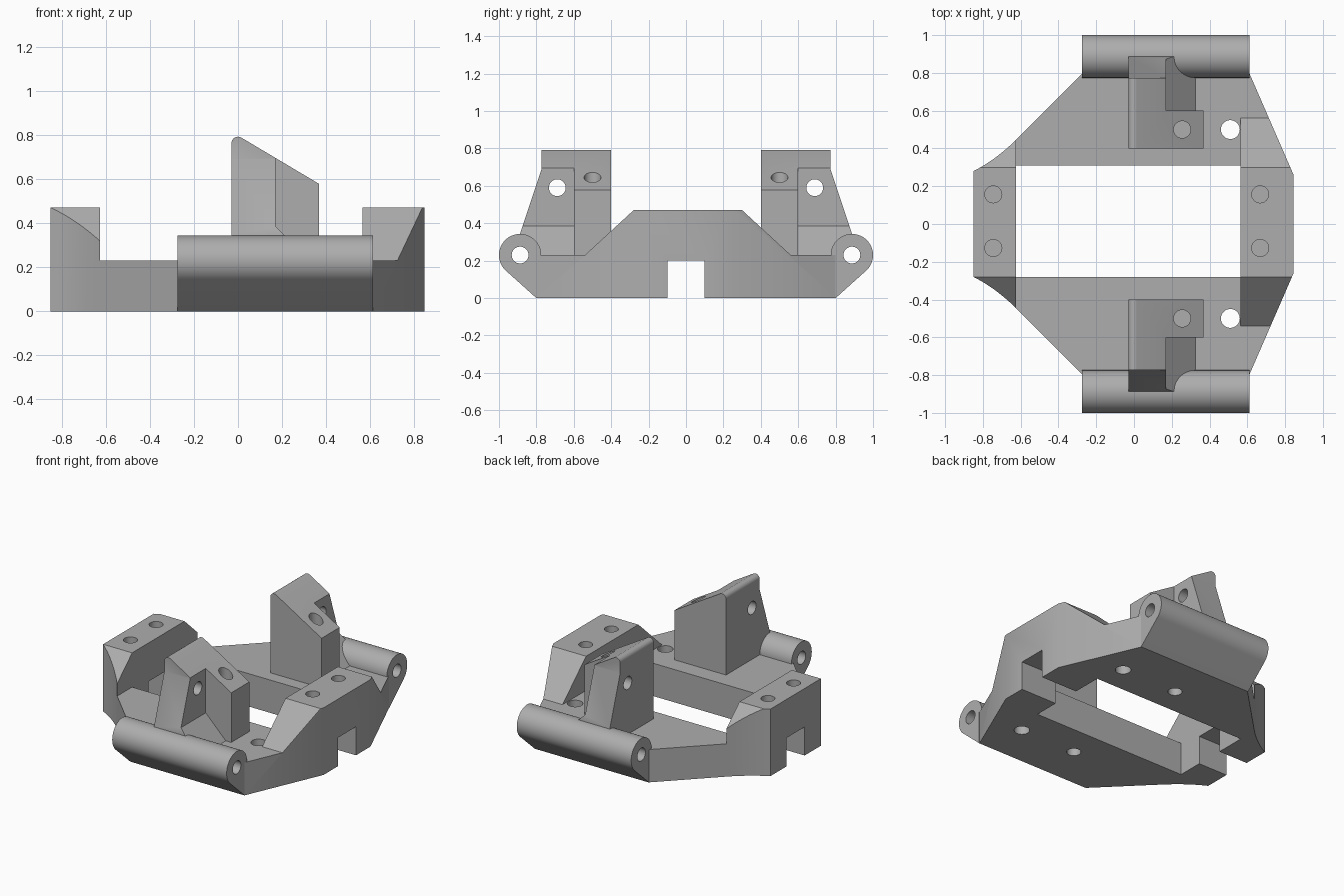
import bpy, bmesh, math
from mathutils import Vector

cube = bpy.data.objects.get("Cube")
if cube:
    bpy.data.objects.remove(cube, do_unlink=True)

grey = bpy.data.materials.new("plain grey")
grey.use_nodes = True
colour = (0.42, 0.42, 0.42, 1)
grey.diffuse_color = colour
grey.node_tree.nodes["Principled BSDF"].inputs["Base Color"].default_value = colour


def prism(name, axis, profile, lo, hi):
    """Extrude a 2D profile along an axis; the profile uses the other two axes in order."""
    def point(p, d):
        c = list(p)
        c.insert("xyz".index(axis), d)
        return Vector(c)
    bm = bmesh.new()
    face = bm.faces.new([bm.verts.new(point(p, lo)) for p in profile])
    side = bmesh.ops.extrude_face_region(bm, geom=[face])["geom"]
    move = point((0, 0), hi - lo)
    bmesh.ops.translate(bm, vec=move, verts=[g for g in side if isinstance(g, bmesh.types.BMVert)])
    bmesh.ops.recalc_face_normals(bm, faces=bm.faces)
    mesh = bpy.data.meshes.new(name)
    bm.to_mesh(mesh)
    bm.free()
    mesh.materials.append(grey)
    obj = bpy.data.objects.new(name, mesh)
    bpy.context.collection.objects.link(obj)
    return obj


def arc(cx, cy, r, start, end, n):
    return [(cx + r * math.cos(math.radians(start + (end - start) * i / n)),
             cy + r * math.sin(math.radians(start + (end - start) * i / n))) for i in range(n + 1)]


def rect(x0, x1, y0, y1):
    return [(x0, y0), (x1, y0), (x1, y1), (x0, y1)]


def hole(axis, u, v, lo, hi, r=0.045):
    return prism("hole_cutter", axis, arc(u, v, r, 0, 360, 32)[:-1], lo, hi)


def carve(obj, cutters):
    """Subtract the cutters, bake the result and discard the helpers."""
    for c in cutters:
        c.hide_render = True
        mod = obj.modifiers.new("cut", "BOOLEAN")
        mod.operation, mod.solver, mod.object = "DIFFERENCE", "EXACT", c
    graph = bpy.context.evaluated_depsgraph_get()
    mesh = bpy.data.meshes.new_from_object(obj.evaluated_get(graph))
    obj.modifiers.clear()
    obj.data = mesh
    for c in cutters:
        bpy.data.objects.remove(c, do_unlink=True)
    bpy.ops.object.select_all(action="DESELECT")
    obj.select_set(True)
    bpy.context.view_layer.objects.active = obj
    bpy.ops.object.shade_smooth_by_angle(angle=math.radians(25))


# Frame: one outline, with a concave sweep at each corner of the right end
def sweep(i, n=8):
    t = i / n
    a, b, c = Vector((-0.85, 0.28)), Vector((-0.73, 0.34)), Vector((-0.62, 0.45))
    return tuple(a * (1 - t) ** 2 + b * 2 * t * (1 - t) + c * t * t)


half = [sweep(i) for i in range(9)] + [(-0.27, 0.80), (0.61, 0.80), (0.845, 0.26)]
outline = half + [(x, -y) for x, y in reversed(half)]
frame = prism("frame", "z", outline, 0, 0.47)

LEFT, RIGHT, DECK = 0.565, -0.625, 0.23
cuts = [
    prism("deck_cutter", "x", rect(-1, 1, DECK, 1), RIGHT, LEFT),
    prism("window_cutter", "z", rect(RIGHT, LEFT, -0.28, 0.31), -1, 1),
    prism("notch_cutter", "x", rect(-0.1, 0.1, -1, 0.2), -1, 1),
]
# Sloping shoulders of the raised end blocks
for s, top, foot in ((1, 0.30, 0.56), (-1, 0.28, 0.54)):
    run = foot - top
    profile = [(foot, DECK), (top - run, 0.71), (1, 0.71), (1, DECK)]
    cuts.append(prism("shoulder_cutter", "x", [(s * y, z) for y, z in profile], -1, 1))
    # Bolt holes in the rails: one through, one blind from below
    cuts.append(hole("z", 0.51, s * 0.5, -1, 1, 0.05))
    cuts.append(hole("z", 0.08, s * 0.5, -1, 0.2))
# Blind holes in the tops of the end blocks
for x in (-0.745, 0.668):
    for y in (-0.127, 0.157):
        cuts.append(hole("z", x, y, 0.25, 1))
carve(frame, cuts)

# Hinge barrels and towers on both rails
HY, HZ = 0.887, 0.23
for s, side in ((-1, "front"), (1, "back")):
    barrel = arc(HY, HZ, 0.113, -48.6, 180, 40) + [(0.8, HZ), (0.8, 0)]
    hinge = prism(side + "_hinge_barrel", "x", [(s * y, z) for y, z in barrel], -0.275, 0.612)
    carve(hinge, [hole("x", s * HY, HZ, -1, 1)])

    shape = [(0.368, DECK), (-0.03, DECK)] + arc(0, 0.762, 0.03, 180, 60, 8) + [(0.368, 0.578)]
    lo, hi = sorted((s * 0.4, s * 0.887))
    tower = prism(side + "_tower", "y", shape, lo, hi)
    pocket = [(0.17, 0.385), (0.355, 0.2), (1, 0.2), (1, 1), (0.17, 1)]
    lo, hi = sorted((s * 0.6, s * 1.2))
    slant = [(0.772, 1), (0.772, 0.69), (0.92, 0.245), (1.1, 0.245), (1.1, 1)]
    carve(tower, [
        prism("pocket_cutter", "y", pocket, lo, hi),
        prism("slant_cutter", "x", [(s * y, z) for y, z in slant], -1, 1),
        hole("x", s * 0.688, 0.59, -1, 1),
        hole("z", 0.255, s * 0.5, 0.3, 1),
        hole("x", s * HY, HZ, -1, 1),
    ])
